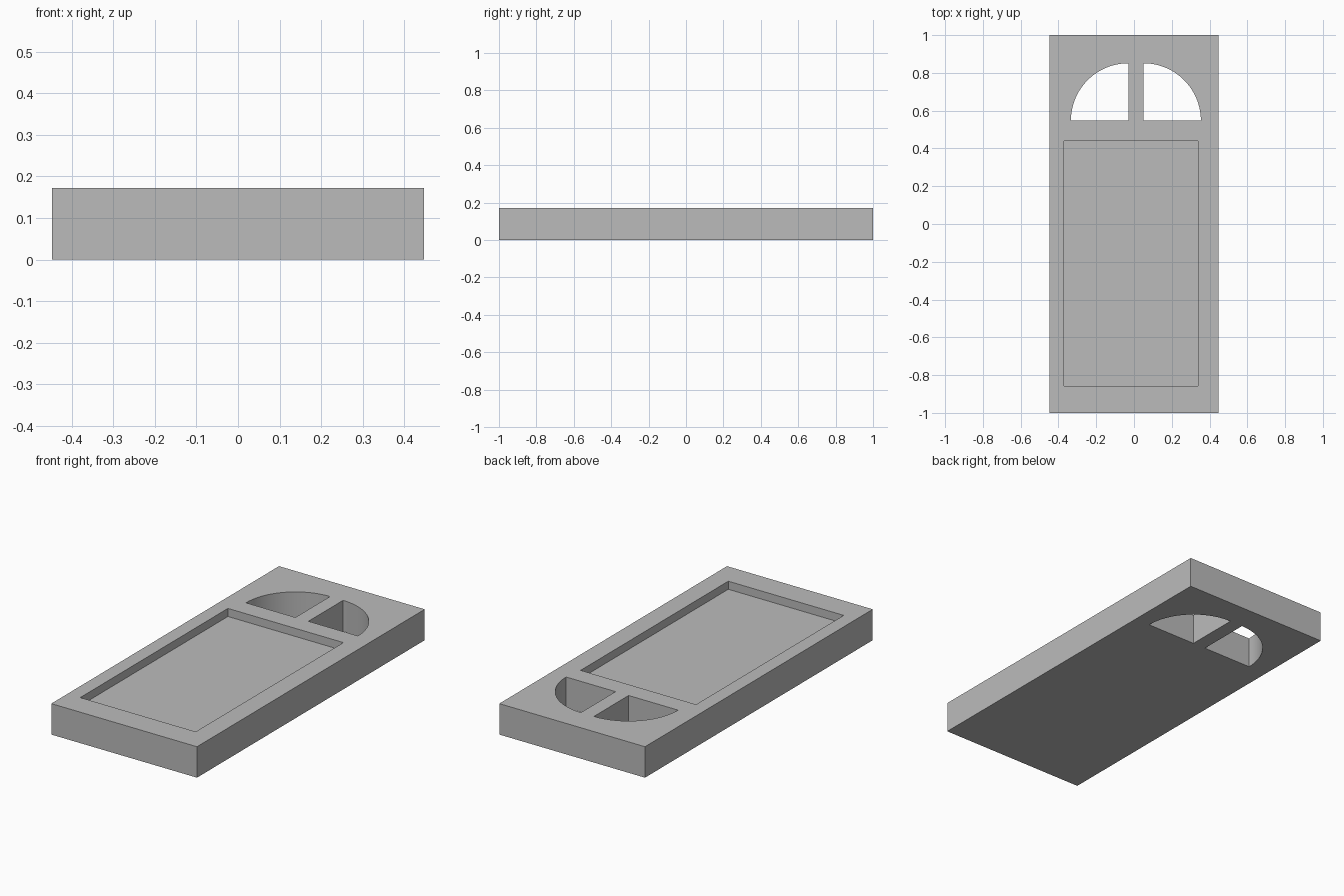
import bpy, bmesh, math

if "Cube" in bpy.data.objects:
    bpy.data.objects.remove(bpy.data.objects["Cube"])

HEIGHT = 0.172      # slab thickness
FLOOR = 0.127       # level of the sunken panel

grey = bpy.data.materials.new("plain_grey")
grey.use_nodes = True
colour = (0.5, 0.5, 0.5, 1)
grey.diffuse_color = colour
grey.node_tree.nodes["Principled BSDF"].inputs["Base Color"].default_value = colour


def prism(name, outline, z0, z1):
    """Extrude a flat counter-clockwise outline from z0 to z1."""
    bm = bmesh.new()
    face = bm.faces.new([bm.verts.new((x, y, z0)) for x, y in outline])
    top = bmesh.ops.extrude_face_region(bm, geom=[face])["geom"]
    verts = [v for v in top if isinstance(v, bmesh.types.BMVert)]
    bmesh.ops.translate(bm, verts=verts, vec=(0, 0, z1 - z0))
    bmesh.ops.recalc_face_normals(bm, faces=bm.faces)
    mesh = bpy.data.meshes.new(name)
    bm.to_mesh(mesh)
    bm.free()
    mesh.materials.append(grey)
    obj = bpy.data.objects.new(name, mesh)
    bpy.context.collection.objects.link(obj)
    return obj


def rectangle(x0, x1, y0, y1):
    return [(x0, y0), (x1, y0), (x1, y1), (x0, y1)]


def quarter_disc(cx, cy, radius, side, steps=32):
    """Corner point plus an arc; side is +1 or -1 along x."""
    arc = [math.pi / 2 * i / steps for i in range(steps + 1)]
    return [(cx, cy)] + [(cx + side * radius * math.cos(a),
                          cy + radius * math.sin(a)) for a in arc]


# Door slab
door = prism("door_slab", rectangle(-0.448, 0.448, -1, 1), 0, HEIGHT)

# Sunken panel and the two halves of the fanlight
cutters = [
    prism("panel_cutter", rectangle(-0.37, 0.34, -0.857, 0.44), FLOOR, HEIGHT + 0.1),
    prism("right_window_cutter", quarter_disc(-0.03, 0.547, 0.304, -1), -0.1, HEIGHT + 0.1),
    prism("left_window_cutter", quarter_disc(0.05, 0.547, 0.304, 1), -0.1, HEIGHT + 0.1),
]

bpy.ops.object.select_all(action="DESELECT")
door.select_set(True)
bpy.context.view_layer.objects.active = door
for cutter in cutters:
    cutter.hide_render = True
    cut = door.modifiers.new(cutter.name, "BOOLEAN")
    cut.operation = "DIFFERENCE"
    cut.solver = "EXACT"
    cut.object = cutter
    bpy.ops.object.modifier_apply(modifier=cut.name)
    bpy.data.objects.remove(cutter)

# Smooth arches, sharp corners
bpy.ops.object.shade_smooth_by_angle(angle=math.radians(30))
